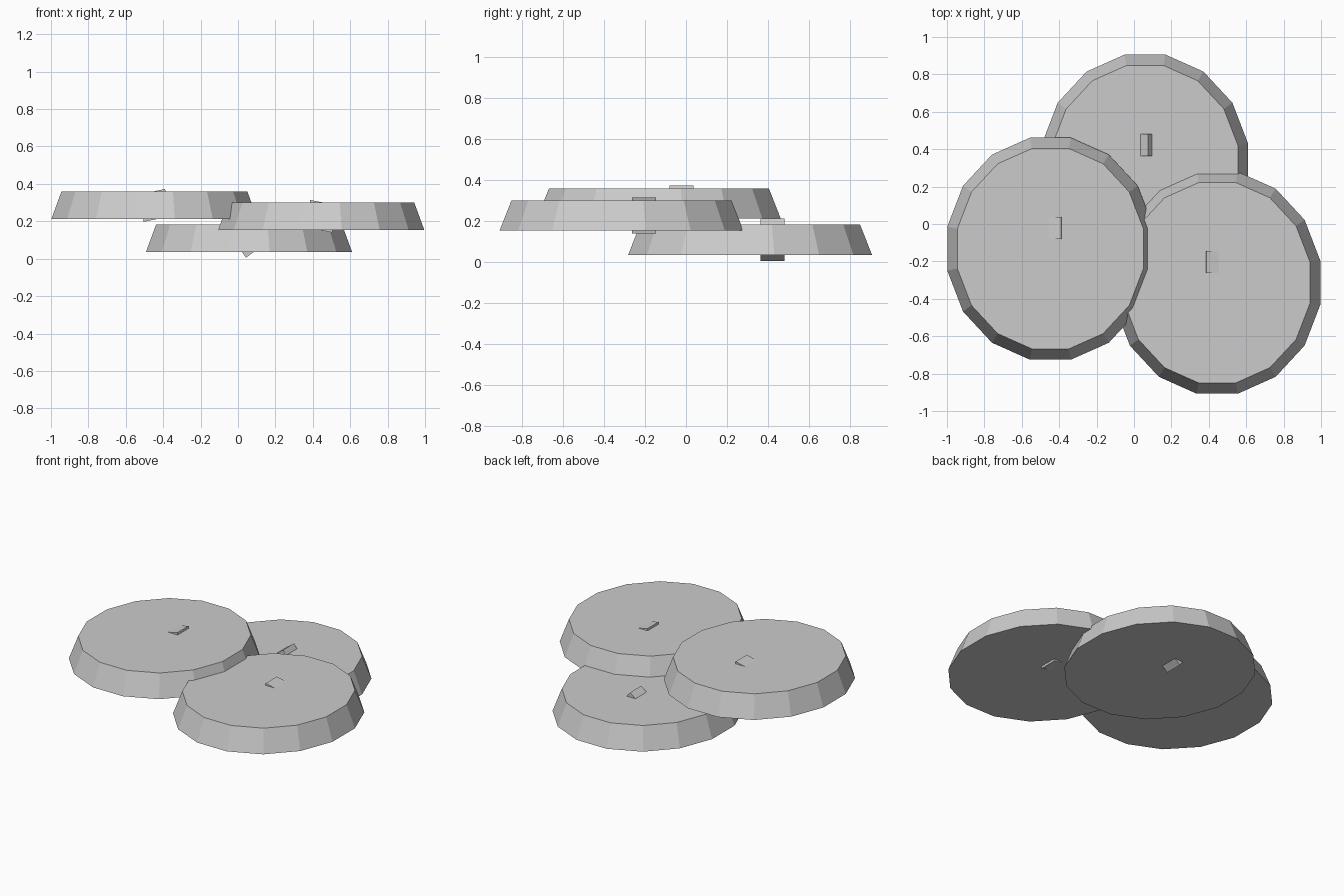
import bpy, bmesh
from math import radians
from mathutils import Matrix

if "Cube" in bpy.data.objects:
    bpy.data.objects.remove(bpy.data.objects["Cube"])

HEIGHT = 0.147          # slab thickness
SIDES = 16


def add_object(name, bm, location):
    mesh = bpy.data.meshes.new(name)
    bm.to_mesh(mesh)
    bm.free()
    obj = bpy.data.objects.new(name, mesh)
    obj.location = location
    bpy.context.collection.objects.link(obj)
    return obj


def tapered_disc(name, location):
    # Sixteen-sided, slightly oval slab, narrower on top, flats facing the axes
    bm = bmesh.new()
    bmesh.ops.create_cone(bm, cap_ends=True, segments=SIDES, radius1=0.5618,
                          radius2=0.507, depth=HEIGHT)
    bmesh.ops.rotate(bm, verts=bm.verts,
                     matrix=Matrix.Rotation(radians(180 / SIDES), 3, 'Z'))
    bmesh.ops.scale(bm, verts=bm.verts, vec=(1, 1.077, 1))
    return add_object(name, bm, location)


def tilted_block(name, location, tilt):
    # Square block turned about y so that its corners poke through the disc
    bm = bmesh.new()
    bmesh.ops.create_cube(bm, size=1)
    bmesh.ops.scale(bm, verts=bm.verts, vec=(0.148, 0.117, 0.148))
    obj = add_object(name, bm, location)
    obj.rotation_euler.y = -radians(tilt)
    return obj


# Three overlapping discs: position, centre x, y, z, block tilt (degrees)
for side, x, y, z, tilt in (("left", -0.447, -0.132, 0.285, 12),
                            ("back", 0.059, 0.312, 0.109, 36),
                            ("right", 0.445, -0.314, 0.227, -11)):
    tapered_disc(side + "_disc", (x, y, z))
    tilted_block(side + "_block", (x, y + 0.11, z), tilt)
